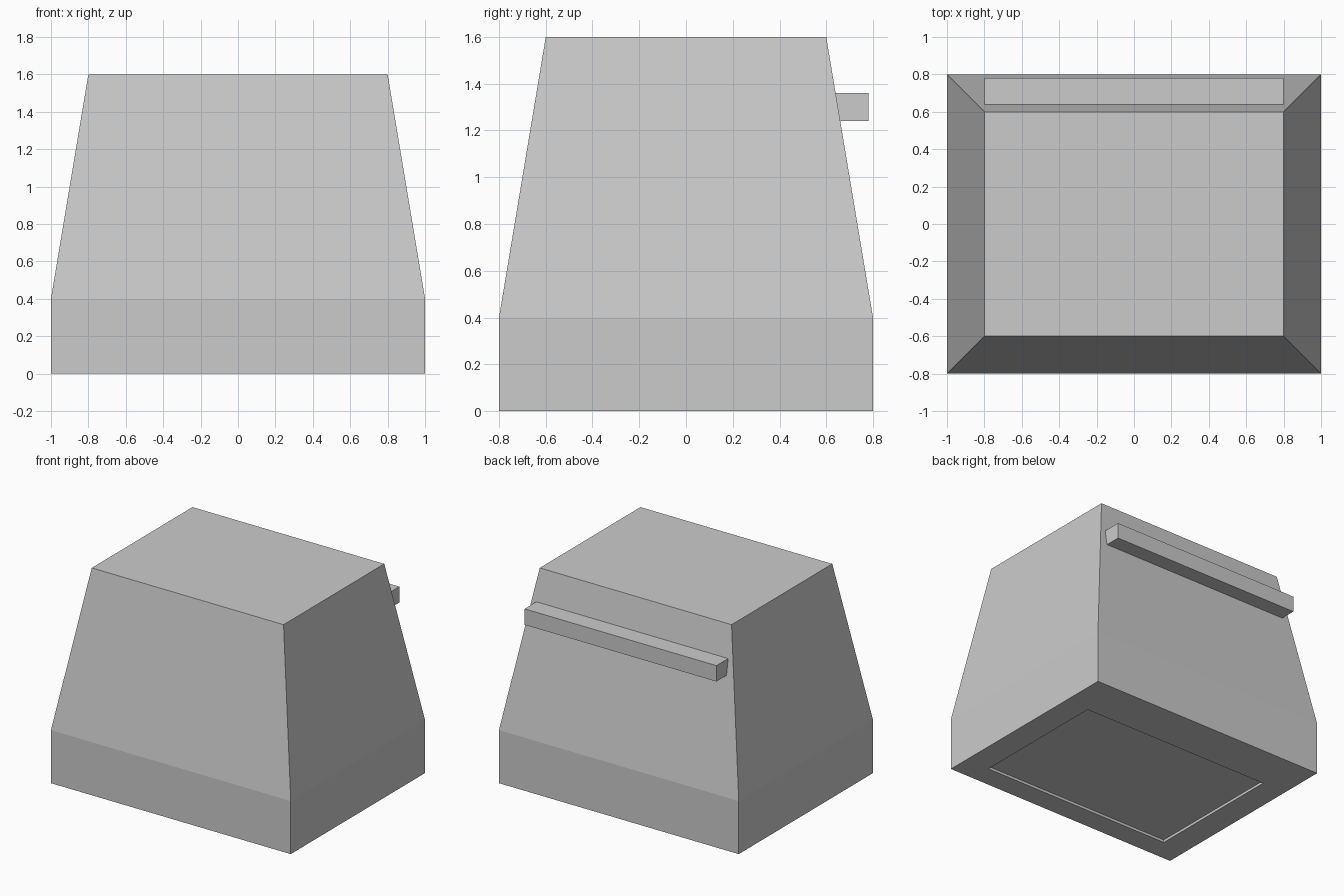
import bpy, bmesh

if "Cube" in bpy.data.objects:
    bpy.data.objects.remove(bpy.data.objects["Cube"])


def loft(name, rings):
    """Loft rectangles (half width, y min, y max, z) into a closed solid."""
    bm = bmesh.new()
    loops = [[bm.verts.new(p) for p in ((-w, y0, z), (w, y0, z), (w, y1, z), (-w, y1, z))]
             for w, y0, y1, z in rings]
    for a, b in zip(loops, loops[1:]):
        for i in range(4):
            j = (i + 1) % 4
            bm.faces.new((a[i], a[j], b[j], b[i]))
    bm.faces.new(loops[0][::-1])
    bm.faces.new(loops[-1])
    bmesh.ops.recalc_face_normals(bm, faces=bm.faces)
    mesh = bpy.data.meshes.new(name)
    bm.to_mesh(mesh)
    bm.free()
    obj = bpy.data.objects.new(name, mesh)
    bpy.context.collection.objects.link(obj)
    return obj


# Tapered body, starting from the shallow panel recess underneath
loft("body", [
    (0.8, -0.63, 0.45, 0.02),   # recess floor
    (0.8, -0.63, 0.45, 0.0),    # recess rim
    (1.0, -0.8, 0.8, 0.0),      # base
    (1.0, -0.8, 0.8, 0.4),      # shoulder
    (0.8, -0.6, 0.6, 1.6),      # top
])

# Horizontal bar set into the back
loft("back_bar", [(0.8, 0.62, 0.78, 1.24), (0.8, 0.62, 0.78, 1.36)])
